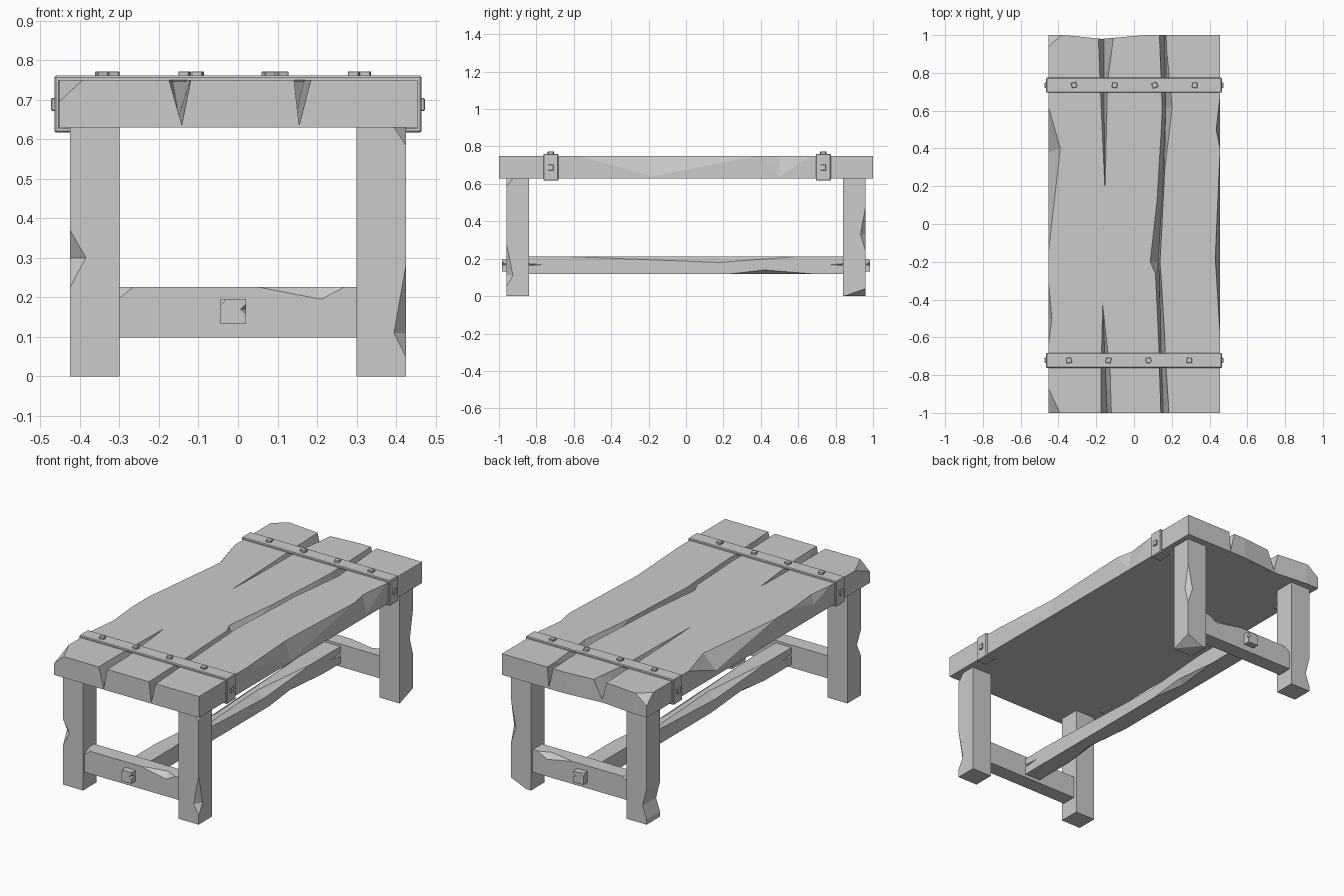
import bpy, bmesh
from mathutils import Vector, Matrix

if "Cube" in bpy.data.objects:
    bpy.data.objects.remove(bpy.data.objects["Cube"])


def mesh_obj(name, bm):
    bmesh.ops.recalc_face_normals(bm, faces=bm.faces)
    me = bpy.data.meshes.new(name)
    bm.to_mesh(me)
    bm.free()
    ob = bpy.data.objects.new(name, me)
    bpy.context.collection.objects.link(ob)
    return ob


def box(name, lo, hi, bevel=0, turn=0):
    lo, hi = Vector(lo), Vector(hi)
    bm = bmesh.new()
    bmesh.ops.create_cube(bm, size=1)
    bmesh.ops.scale(bm, vec=hi - lo, verts=bm.verts)
    bmesh.ops.rotate(bm, matrix=Matrix.Rotation(turn, 3, 'Z'), verts=bm.verts)
    bmesh.ops.translate(bm, vec=(lo + hi) / 2, verts=bm.verts)
    if bevel:
        bmesh.ops.bevel(bm, geom=bm.edges[:], offset=bevel, segments=1, affect='EDGES')
    return mesh_obj(name, bm)


def subtract(ob, bm):
    cutter = mesh_obj("cutter", bm)
    cutter.hide_render = True
    m = ob.modifiers.new("carve", 'BOOLEAN')
    m.operation, m.solver, m.object = 'DIFFERENCE', 'EXACT', cutter
    dg = bpy.context.evaluated_depsgraph_get()
    ob_me = bpy.data.meshes.new_from_object(ob.evaluated_get(dg))
    ob.modifiers.clear()
    ob.data = ob_me
    bpy.data.objects.remove(cutter)


def chip(ob, inner, outer):
    """Carve the hull of the points; inner ones bound the remaining surface."""
    pts = [Vector(p) for p in inner]
    c = sum(pts, Vector()) / len(pts)
    bm = bmesh.new()
    for p in pts + [Vector(p) for p in outer]:
        bm.verts.new(c + (p - c) * 1.05)
    bmesh.ops.convex_hull(bm, input=bm.verts)
    subtract(ob, bm)


def crack(ob, rows):
    """Lengthwise V groove; rows of y, left x, right x, bottom x, bottom z."""
    bm = bmesh.new()
    rings = [[bm.verts.new(p) for p in ((l, y, .77), (r, y, .77), (b, y, zb))]
             for y, l, r, b, zb in rows]
    for a, b in zip(rings, rings[1:]):
        for i in range(3):
            j = (i + 1) % 3
            bm.faces.new((a[i], a[j], b[j], b[i]))
    bm.faces.new(rings[0])
    bm.faces.new(rings[-1])
    bmesh.ops.triangulate(bm, faces=bm.faces)
    subtract(ob, bm)


# Table top slab with cracks and chipped edges
L, R, T, B = -.453, .455, .75, .63
top = box("table_top", (L, -1, B), (R, 1, T))
crack(top, [(-1.01, -.18, -.115, -.142, .635), (-.8, -.18, -.12, -.15, .66),
            (-.42, -.168, -.164, -.166, .752)])
crack(top, [(.15, -.155, -.151, -.153, .752), (.75, -.185, -.135, -.16, .68),
            (1.01, -.195, -.10, -.16, .64)])
crack(top, [(-1.01, .14, .19, .155, .635), (-.7, .13, .17, .145, .65),
            (-.28, .11, .145, .135, .66), (-.2, .075, .14, .128, .67),
            (.2, .12, .16, .152, .67), (.62, .145, .21, .168, .66),
            (1.01, .13, .172, .16, .635)])
chip(top, [(-.17, .98, .6), (-.17, .98, .8)],
     [(x, 1, z) for x in (-.37, .06) for z in (.6, .8)])
chip(top, [(-.39, .4, T), (L, .38, .66)], [(L, .62, T), (L, -.15, T)])
chip(top, [(-.435, -.5, T), (L, -.5, .70)], [(L, -.3, T), (L, -.64, T)])
chip(top, [(.435, .5, T), (R, .5, .64)], [(R, .67, T), (R, .4, T)])
chip(top, [(.43, -.18, T), (R, -.18, .64)], [(R, .38, T), (R, -.58, T)])
for s, dx, dy in ((-1, .06, .13), (1, .07, .06)):
    chip(top, [(L + dx, s, T), (L, s * (1 - dy), T), (L, s, .695)], [(L, s, T)])

# Legs with one knocked outer edge each
X, Y = .425, .96
legs = {}
for fname, sy in (("front", -1), ("back", 1)):
    for side, sx in (("left", -1), ("right", 1)):
        xs, ys = sorted((sx * .3, sx * X)), sorted((sy * .84, sy * Y))
        legs[sx, sy] = box(f"{fname}_{side}_leg", (xs[0], ys[0], 0), (xs[1], ys[1], B))
for (sx, sy), z0, zp, z1, dx, dy in (((-1, -1), .37, .30, .225, .04, .035),
                                     ((1, -1), .28, .11, .05, .03, .035),
                                     ((1, 1), .48, .33, .24, .03, .027)):
    x, y = sx * X, sy * Y
    chip(legs[sx, sy], [(x - sx * dx, y, zp), (x, y - sy * dy, zp)],
         [(x, y, z0), (x, y, z1)])
chip(legs[1, -1], [(.395, -Y, B), (X, -.925, B), (X, -Y, .585)], [(X, -Y, B)])
chip(legs[1, 1], [(.33, Y, 0), (X, .845, 0), (X, Y, .04)], [(X, Y, 0)])
chip(legs[-1, 1], [(-.4, .82, .1), (-.4, .98, .1)],
     [(-X, y, z) for y in (.82, .98) for z in (.2, .03)])

# End rails and their square pegs
for name, s in (("front", -1), ("back", 1)):
    f = s * .945
    ys = sorted((f, s * .86))
    rail = box(name + "_rail", (-.31, ys[0], .098), (.31, ys[1], .226))
    chip(rail, [(.21, f, .195), (.2, f - s * .03, .226)], [(.05, f, .226), (.27, f, .226)])
    chip(rail, [(-.265, f, .226), (-.31, f, .19), (-.31, f - s * .04, .226)],
         [(-.31, f, .226)])
    ys = sorted((s * .85, s * .983))
    peg = box(name + "_peg", (-.044, ys[0], .132), (.02, ys[1], .195))
    f = s * .983
    chip(peg, [(.006, f, .17), (.02, f - s * .02, .17)], [(.02, f, .182), (.02, f, .158)])
    chip(peg, [(-.03, f, .195), (-.044, f, .18), (-.044, f - s * .015, .195)],
         [(-.044, f, .195)])

# Long stretcher with worn edges and end splits
a, b, lo, hi = -.06, .04, .117, .212
beam = box("stretcher", (a, -.87, lo), (b, .87, hi))
for x, s in ((a, -1), (b, 1)):
    chip(beam, [(x - s * .045, .18 * s, hi), (x, .18 * s, .18)], [(x, .6, hi), (x, -.65, hi)])
    chip(beam, [(x - s * .03, .42 * s, lo), (x, .42 * s, .14)],
         [(x, .42 * s + .28, lo), (x, .42 * s - .2, lo)])
    for e in (-1, 1):
        chip(beam, [(x - s * .02, e * .9, .168), (x, e * .77, .168)],
             [(x, e * .9, .178), (x, e * .9, .158)])

# Metal straps hooked around the top, with nails
prof = [(.40, .617), (.465, .617), (.465, .761), (-.465, .761), (-.465, .617), (-.40, .617),
        (-.40, .631), (-.45, .631), (-.45, .746), (.45, .746), (.45, .631), (.40, .631)]
for name, yc, xs in (("front", -.722, (-.345, -.135, .077, .293)),
                     ("back", .735, (-.317, -.102, .11, .322))):
    bm = bmesh.new()
    face = bm.faces.new([bm.verts.new((x, yc - .04, z)) for x, z in prof])
    ext = bmesh.ops.extrude_face_region(bm, geom=[face])
    bmesh.ops.translate(bm, vec=(0, .08, 0),
                        verts=[v for v in ext['geom'] if isinstance(v, bmesh.types.BMVert)])
    bmesh.ops.recalc_face_normals(bm, faces=bm.faces)
    bmesh.ops.bevel(bm, geom=bm.edges[:], offset=.004, segments=1, affect='EDGES')
    mesh_obj(name + "_strap", bm)
    for i, x in enumerate(xs):
        box(f"{name}_nail_{i + 1}", (x - .014, yc - .014, .75), (x + .014, yc + .014, .772),
            .002, (.25, -.2, .35, -.1)[i])
    for side, s in (("left", -1), ("right", 1)):
        xe = sorted((s * .455, s * .473))
        box(f"{name}_{side}_nail", (xe[0], yc - .014, .672), (xe[1], yc + .014, .704), .002)
